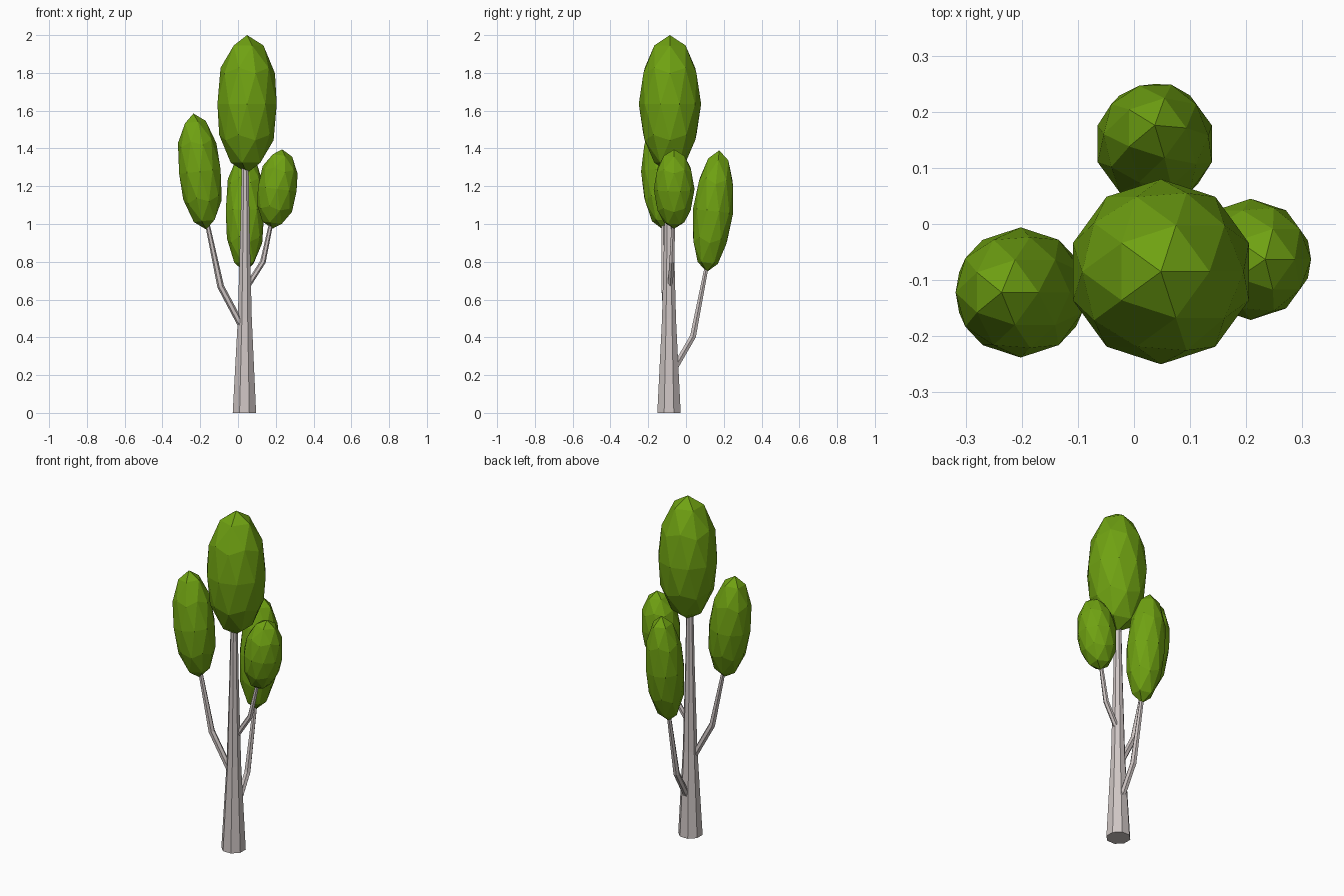
import bpy, bmesh, math
from mathutils import Vector, Matrix

if "Cube" in bpy.data.objects:
    bpy.data.objects.remove(bpy.data.objects["Cube"])


def material(name, rgb):
    m = bpy.data.materials.new(name)
    m.diffuse_color = (*rgb, 1)
    m.use_nodes = True
    m.node_tree.nodes["Principled BSDF"].inputs["Base Color"].default_value = m.diffuse_color
    return m


BARK = material("pale grey bark", (0.62, 0.56, 0.55))
LEAF = material("leaf green", (0.16, 0.36, 0.006))


def add_object(name, bm, mat):
    bmesh.ops.recalc_face_normals(bm, faces=bm.faces)
    me = bpy.data.meshes.new(name)
    bm.to_mesh(me)
    bm.free()
    me.materials.append(mat)
    ob = bpy.data.objects.new(name, me)
    bpy.context.collection.objects.link(ob)
    return ob


def limb(name, path, sides, turn=0.0, level=False):
    """Tapered tube through (x, y, z, radius) points."""
    bm = bmesh.new()
    pts = [Vector(p[:3]) for p in path]
    rings = []
    for i, p in enumerate(pts):
        d = (pts[min(i + 1, len(pts) - 1)] - pts[max(i - 1, 0)]).normalized()
        q = Vector((0, 0, 1)).rotation_difference(Vector((0, 0, 1)) if level else d)
        ring = []
        for k in range(sides):
            a = turn + math.tau * k / sides
            ring.append(bm.verts.new(p + q @ (Vector((math.cos(a), math.sin(a), 0)) * path[i][3])))
        rings.append(ring)
    for lo, hi in zip(rings, rings[1:]):
        for k in range(sides):
            j = (k + 1) % sides
            bm.faces.new((lo[k], lo[j], hi[j], hi[k]))
    bm.faces.new(rings[0][::-1])
    bm.faces.new(rings[-1])
    return add_object(name, bm, BARK)


def foliage(name, centre, radius, half_height, lean=(0, 0)):
    """Stretched icosphere; lean is how far the tip shifts in x and y."""
    bm = bmesh.new()
    bmesh.ops.create_icosphere(bm, subdivisions=2, radius=1)
    axis = Vector((lean[0], lean[1], half_height))
    tilt = Vector((0, 0, 1)).rotation_difference(axis).to_matrix().to_4x4()
    scale = Matrix.Diagonal((radius, radius, axis.length, 1))
    bm.transform(Matrix.Translation(centre) @ tilt @ scale)
    return add_object(name, bm, LEAF)


# Trunk
limb("trunk", [(0.034, -0.09, 0, 0.067), (0.036, -0.09, 0.5, 0.040),
               (0.037, -0.09, 1.0, 0.026), (0.038, -0.09, 1.4, 0.018)],
     8, math.pi / 8, level=True)

# Branches
limb("left_branch", [(0.025, -0.10, 0.45, 0.018), (-0.092, -0.115, 0.67, 0.018),
                     (-0.175, -0.12, 1.06, 0.011)], 6)
limb("right_branch", [(0.04, -0.085, 0.655, 0.015), (0.132, -0.075, 0.80, 0.015),
                      (0.185, -0.065, 1.05, 0.010)], 6)
limb("back_branch", [(0.036, -0.07, 0.22, 0.018), (0.036, 0.037, 0.405, 0.018),
                     (0.036, 0.12, 0.83, 0.011)], 6)

# Foliage
foliage("top_foliage", (0.048, -0.085, 1.635), 0.165, 0.365)
foliage("left_foliage", (-0.202, -0.122, 1.278), 0.116, 0.307, (-0.034, 0))
foliage("right_foliage", (0.208, -0.063, 1.185), 0.108, 0.21, (0.026, 0))
foliage("back_foliage", (0.037, 0.143, 1.068), 0.107, 0.322, (0, 0.033))
